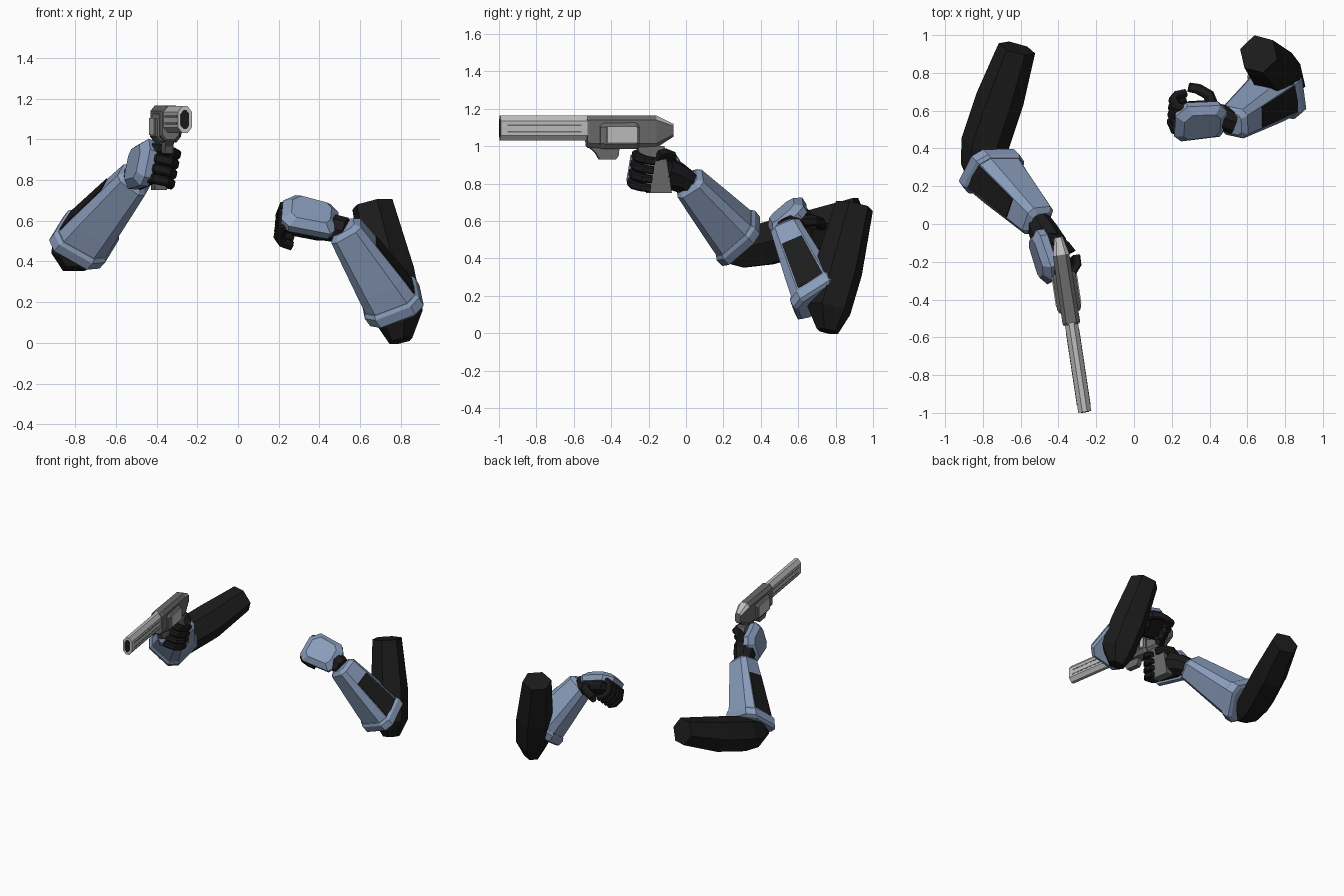
import bpy, bmesh, math
from mathutils import Vector as V

if "Cube" in bpy.data.objects:
    bpy.data.objects.remove(bpy.data.objects["Cube"])


def material(name, rgb):
    m = bpy.data.materials.new(name)
    m.diffuse_color = (*rgb, 1)
    m.use_nodes = True
    m.node_tree.nodes["Principled BSDF"].inputs["Base Color"].default_value = m.diffuse_color
    return m


BLUE = material("armour_blue", (0.25, 0.33, 0.49))
BLACK = material("soft_black", (0.011, 0.011, 0.011))
DARK = material("gunmetal", (0.145, 0.145, 0.145))
LIGHT = material("pale_steel", (0.52, 0.52, 0.52))


def loft(name, rings, mat, extra=None, rule=None):
    """Skin a list of equal-length point rings and cap both ends."""
    bm = bmesh.new()
    vs = [[bm.verts.new(p) for p in r] for r in rings]
    n = len(rings[0])
    for a, b in zip(vs, vs[1:]):
        for i in range(n):
            bm.faces.new((a[i], a[(i + 1) % n], b[(i + 1) % n], b[i]))
    bm.faces.new(vs[0][::-1])
    bm.faces.new(vs[-1])
    bmesh.ops.recalc_face_normals(bm, faces=bm.faces)
    if rule:
        bm.normal_update()
        for f in bm.faces:
            f.material_index = int(rule(f))
    me = bpy.data.meshes.new(name)
    bm.to_mesh(me)
    bm.free()
    me.materials.append(mat)
    if extra:
        me.materials.append(extra)
    ob = bpy.data.objects.new(name, me)
    bpy.context.collection.objects.link(ob)
    return ob


def tube(name, path, radii, sides, mat):
    """Faceted limb along a nearly straight path."""
    d = (path[-1] - path[0]).normalized()
    u = d.cross(V((0, 0, 1))).normalized()
    v = u.cross(d)
    angles = [2 * math.pi * i / sides for i in range(sides)]
    loft(name, [[p + r * (u * math.cos(a) + v * math.sin(a)) for a in angles]
                for p, r in zip(path, radii)], mat)


def finger(name, path, across, half, mat):
    """Square-section bent digit, tapering to its tip."""
    rings = []
    for i, p in enumerate(path):
        t = (path[min(i + 1, len(path) - 1)] - path[max(i - 1, 0)]).normalized()
        side = across.cross(t).normalized()
        h = half * (1 - 0.06 * i)
        rings.append([p + across * h * x + side * h * y
                      for x, y in ((1, .6), (.6, 1), (-.6, 1), (-1, .6),
                                   (-1, -.6), (-.6, -1), (.6, -1), (1, -.6))])
    loft(name, rings, mat)


def forearm(tag, elbow, wrist, sign):
    d = wrist - elbow
    length = d.length
    d.normalize()
    s = d.cross(V((0, 0, 1))).normalized() * sign
    n = (V((0, 0, 1)) - d * d.z).normalized()
    facing = 50

    def pt(t, r, deg, slant=0):
        a = math.radians(deg)
        t += slant * (1 - math.cos(a)) / 2
        return elbow + d * t * length + r * (s * math.cos(a) + n * math.sin(a))

    corners = [facing + 90 * k + o for k in range(4) for o in (-33, 33)]
    shell = ((.04, .155, .16), (.3, .143, .05), (1, .1, 0), (1.05, .07, 0))
    loft(tag + "_forearm_shell", [[pt(t, r, c, k) for c in corners] for t, r, k in shell], BLUE)
    # cuff, cut back on the inner side
    cuff = ((-.09, .145), (-.06, .168), (.04, .17), (.08, .157))
    loft(tag + "_elbow_cuff", [[pt(t, r, c, .16) for c in corners] for t, r in cuff], BLUE)
    # dark panel on the outer upper face
    nrm = s * math.cos(math.radians(facing)) + n * math.sin(math.radians(facing))
    rad = lambda t: .157 - (t - .04) * .057 / .96
    quad = []
    for t, order in ((.1, (.04, .96)), (.74, (.96, .04))):
        a, b = pt(t, rad(t), facing - 33), pt(t, rad(t), facing + 33)
        quad += [a.lerp(b, f) for f in order]
    loft(tag + "_forearm_panel", [[q - nrm * .003 for q in quad], [q + nrm * .0065 for q in quad]], BLACK)


def hand(tag, center, along, across, sign, wrist, heel, reach):
    a = along.normalized()
    b = (across - a * across.dot(a)).normalized()
    n = a.cross(b) * sign
    at = lambda x, y, h: center + a * x + b * y + n * h
    outline = ((-.14, -.065), (-.11, -.115), (.1, -.12), (.14, -.08),
               (.14, .06), (.08, .12), (-.1, .105), (-.14, .06))
    slab = lambda name, layers, mat: loft(
        tag + name, [[at(x * k, y * k, h) for x, y in outline] for h, k in layers], mat)
    slab("_hand_plate", ((-.045, .95), (-.005, 1), (.03, .7)), BLUE)
    slab("_palm", ((-.1, .62), (-.07, .8), (-.03, .85)), BLACK)
    for i in range(4):
        y = -.075 + .05 * i
        path = [at(x, y, h) for x, h in ((.085, -.035), (.125, -.055), (.13, -.12), (.1, -.155), (.05, -.165))]
        finger(f"{tag}_finger_{i + 1}", path, b, .0255, BLACK)
    thumb = [at(x, y, h * reach) for x, y, h in
             ((-.08, .04, -.06), (-.06, .095, -.11), (-.01, .11, -.15), (.03, .1, -.18))]
    finger(tag + "_thumb", thumb, a.cross(thumb[1] - thumb[0]).normalized(), .03, BLACK)
    # wrist joint and heel of the palm
    tube(tag + "_wrist", [wrist, wrist.lerp(at(-.08, 0, -.06), .6), at(-.04, 0, -.065)],
         (.066, (.066 + heel) / 2, heel), 8, BLACK)


# Gun-side arm
wrist_a = V((-.51, .02, .80))
tube("gun_side_upper_arm",
     [V((-.62, .93, .64)), V((-.71, .66, .54)), V((-.79, .42, .475)), V((-.815, .29, .44)), V((-.82, .21, .425))],
     (.10, .128, .128, .105, .06), 6, BLACK)
forearm("gun_side", V((-.775, .30, .485)), wrist_a, 1)
hand("gun_side", V((-.49, -.175, .88)), V((.3, -.95, .1)), V((.22, .07, .97)), 1, wrist_a, .092, .75)

# Free arm
wrist_b = V((.53, .54, .55))
tube("free_upper_arm",
     [V((.66, .9, .68)), V((.74, .815, .34)), V((.79, .76, .13)), V((.80, .755, .01))],
     (.105, .132, .125, .06), 6, BLACK)
forearm("free", V((.775, .71, .175)), wrist_b, -1)
hand("free", V((.355, .535, .635)), V((-.96, -.1, .2)), V((0, .75, .66)), -1, wrist_b, .07, 1)

# Pistol, laid out as length (back to muzzle), width, height
FWD, SIDE, BACK = V((.149, -.989, 0)), V((.989, .149, 0)), V((-.4, -.07, 0))


def gun(l, w, z):
    return BACK + FWD * l + SIDE * w + V((0, 0, z))


def body(name, stations, mat, **kw):
    """Chamfered box lofted along the pistol: (length, half width, low, high, chamfer)."""
    rings = []
    for l, w, lo, hi, c in stations:
        rings.append([gun(l, x, z) for x, z in (
            (w, lo + c), (w, hi - c), (w - c * .8, hi), (c * .8 - w, hi),
            (-w, hi - c), (-w, lo + c), (c * .8 - w, lo), (w - c * .8, lo))])
    loft(name, rings, mat, **kw)


def prism(name, outline, w0, w1, mat):
    loft(name, [[gun(l, w, z) for l, z in outline] for w in (w0, w1)], mat)


body("barrel", ((.42, .035, 1.03, 1.163, .028), (.935, .035, 1.03, 1.163, .028)), LIGHT)
body("muzzle_hole", ((.93, .021, 1.05, 1.143, .018), (.938, .021, 1.05, 1.143, .018)), BLACK)
body("frame", ((0, .022, 1.05, 1.12, .012), (.095, .044, .99, 1.165, .025),
               (.455, .047, .99, 1.165, .025), (.468, .042, 1.0, 1.16, .025)), DARK,
     extra=LIGHT, rule=lambda f: f.normal.z > .25 and f.calc_center_median().y > -.16)
body("cylinder_housing", ((.19, .055, .99, 1.125, .025), (.21, .064, .985, 1.13, .028),
                          (.38, .064, .985, 1.13, .028), (.4, .055, .99, 1.125, .025)), DARK)
prism("trigger_guard", ((.29, 1.01), (.295, .95), (.31, .93), (.4, .93), (.42, .965), (.46, 1.0)), -.02, .02, DARK)
prism("grip", ((.05, 1.0), (.2, 1.0), (.17, .93), (.14, .75), (.01, .75), (.03, .88)), -.03, .03, DARK)
for side, tag in ((1, "right"), (-1, "left")):
    prism("cylinder_plate_" + tag, ((.205, 1.02), (.365, 1.02), (.365, 1.105), (.205, 1.105)),
          side * .06, side * .068, LIGHT)
    for i, z in enumerate((1.073, 1.108)):
        prism(f"barrel_slot_{tag}_{i + 1}", ((.5, z), (.9, z), (.9, z + .009), (.5, z + .009)),
              side * .032, side * .0365, DARK)
